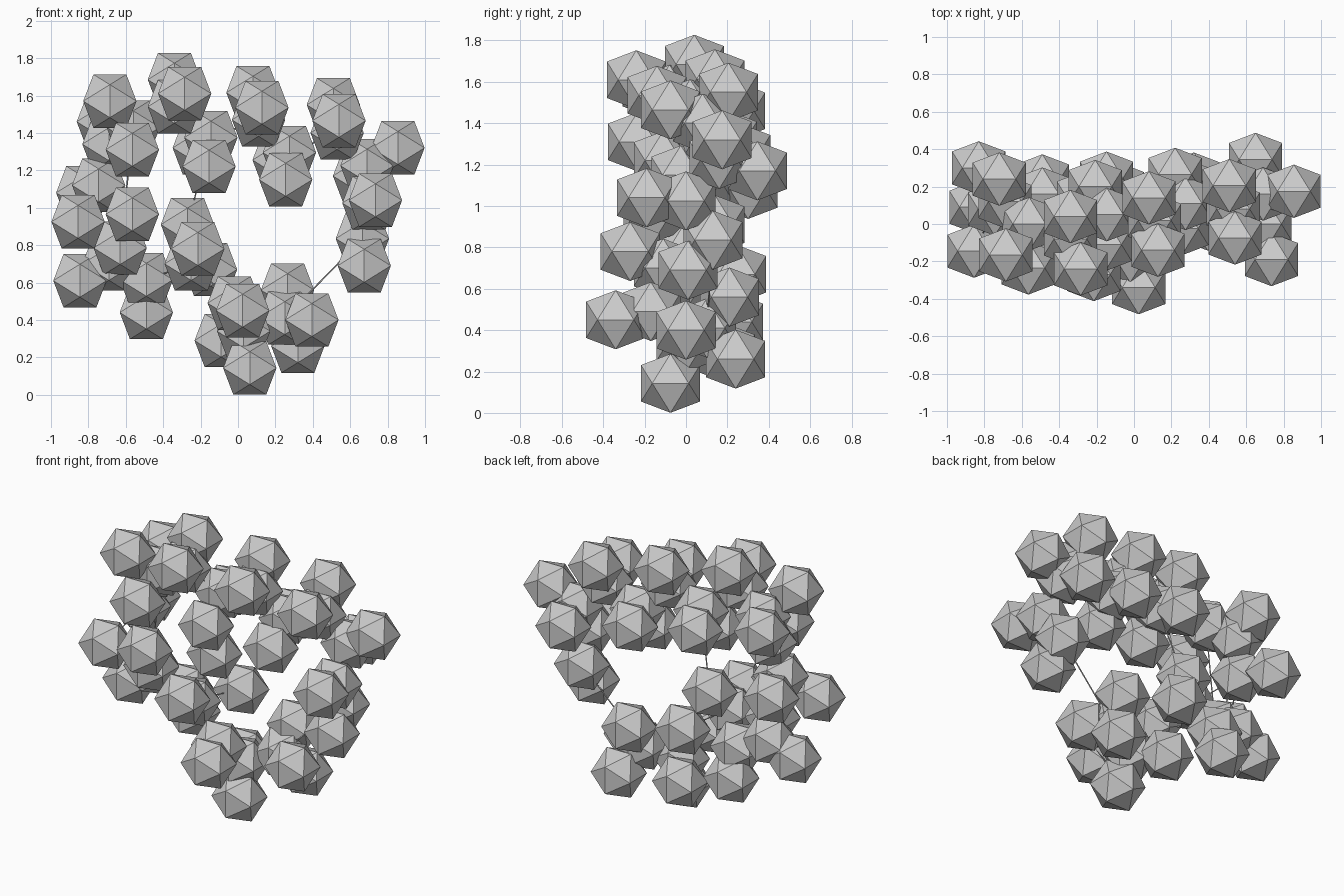
import bpy, bmesh
from mathutils import Vector, Matrix
from math import sqrt

if "Cube" in bpy.data.objects:
    bpy.data.objects.remove(bpy.data.objects["Cube"])

PHI = (1 + sqrt(5)) / 2
H = 0.1425  # half extent of one ball along every axis


def icosahedron():
    # axis-aligned icosahedron from three golden rectangles
    a, b = H / PHI, H
    bm = bmesh.new()
    for s in (-1, 1):
        for t in (-1, 1):
            for co in ((s * a, 0, t * b), (s * b, t * a, 0), (0, s * b, t * a)):
                bm.verts.new(co)
    bmesh.ops.convex_hull(bm, input=bm.verts[:])
    bmesh.ops.recalc_face_normals(bm, faces=bm.faces[:])
    me = bpy.data.meshes.new("ball")
    bm.to_mesh(me)
    bm.free()
    return me


BALL = icosahedron()


def ball(name, p):
    # p is given as across, height, depth
    x, z, y = p
    ob = bpy.data.objects.new(name, BALL)
    ob.location = (x, y, z)
    bpy.context.collection.objects.link(ob)
    return Vector((x, y, z))


def rod(p, q, name="rod", r=0.004):
    d = q - p
    bm = bmesh.new()
    bmesh.ops.create_cone(bm, cap_ends=True, segments=6, radius1=r, radius2=r, depth=d.length)
    me = bpy.data.meshes.new(name)
    bm.to_mesh(me)
    bm.free()
    ob = bpy.data.objects.new(name, me)
    ob.matrix_world = Matrix.Translation((p + q) / 2) @ d.to_track_quat('Z', 'Y').to_matrix().to_4x4()
    bpy.context.collection.objects.link(ob)


def group(name, core, outers):
    # a core ball with outer balls joined to it by rods
    c = ball(name + "_core", core)
    for o in outers:
        rod(c, ball(name + "_outer", o))
    return c


# upper zigzag row
upper = [
    group("row_left_end", (-0.56, 1.43, 0.0), [(-0.685, 1.57, -0.165), (-0.565, 1.31, -0.235)]),
    group("row_peak_1", (-0.34, 1.54, -0.08), [(-0.34, 1.685, 0.04), (-0.285, 1.61, -0.24)]),
    group("row_dip_1", (-0.145, 1.375, 0.05), [(-0.207, 1.32, 0.20), (-0.155, 1.22, -0.11)]),
    group("row_peak_2", (0.11, 1.47, 0.02), [(0.08, 1.615, 0.14), (0.128, 1.535, -0.14)]),
    group("row_dip_2", (0.275, 1.295, 0.11), [(0.22, 1.255, 0.265), (0.255, 1.15, -0.025)]),
    group("row_peak_3", (0.53, 1.40, 0.08), [(0.51, 1.55, 0.205), (0.54, 1.465, -0.075)]),
    group("row_right_end", (0.69, 1.225, 0.16), [(0.855, 1.32, 0.175), (0.65, 1.17, 0.345)]),
]

# right side column
right = [
    group("right_upper", (0.70, 1.025, 0.0), [(0.735, 1.04, -0.19)]),
    group("right_lower", (0.665, 0.835, 0.13), [(0.675, 0.69, 0.01)]),
]

# bottom cluster
bottom = [
    group("bottom_right", (0.25, 0.41, 0.10),
          [(0.265, 0.56, 0.21), (0.395, 0.40, 0.0), (0.32, 0.26, 0.24)]),
    group("bottom_left", (0.03, 0.34, 0.0), [(0.063, 0.143, -0.075), (-0.09, 0.29, 0.19)]),
    group("bottom_bridge", (-0.02, 0.49, -0.17), [(0.025, 0.45, -0.34)]),
]

# inner branch
inner = [
    group("inner_branch", (-0.25, 0.70, -0.11),
          [(-0.215, 0.78, -0.27), (-0.147, 0.67, 0.245)]),
    group("lower_left_base", (-0.49, 0.615, 0.16), [(-0.49, 0.44, 0.23)]),
]
link = ball("inner_link", (-0.27, 0.91, 0.14))

# left side cluster
left = [
    group("left_lower", (-0.63, 0.785, 0.0), [(-0.845, 0.61, 0.09), (-0.69, 0.70, 0.12)]),
    group("left_middle", (-0.745, 1.12, 0.08),
          [(-0.855, 0.925, -0.145), (-0.565, 0.965, -0.16), (-0.83, 1.08, 0.30)]),
    group("left_upper", (-0.69, 1.34, 0.12), [(-0.72, 1.46, 0.24)]),
]

# backbone rods linking the cores
chain = upper + right + bottom + inner + left
for p, q in zip(chain, chain[1:] + chain[:1]):
    rod(p, q, "backbone_rod")
rod(upper[2], link, "centre_link_rod")
rod(link, inner[0], "centre_link_rod")
rod(upper[0], left[0], "left_link_rod")
